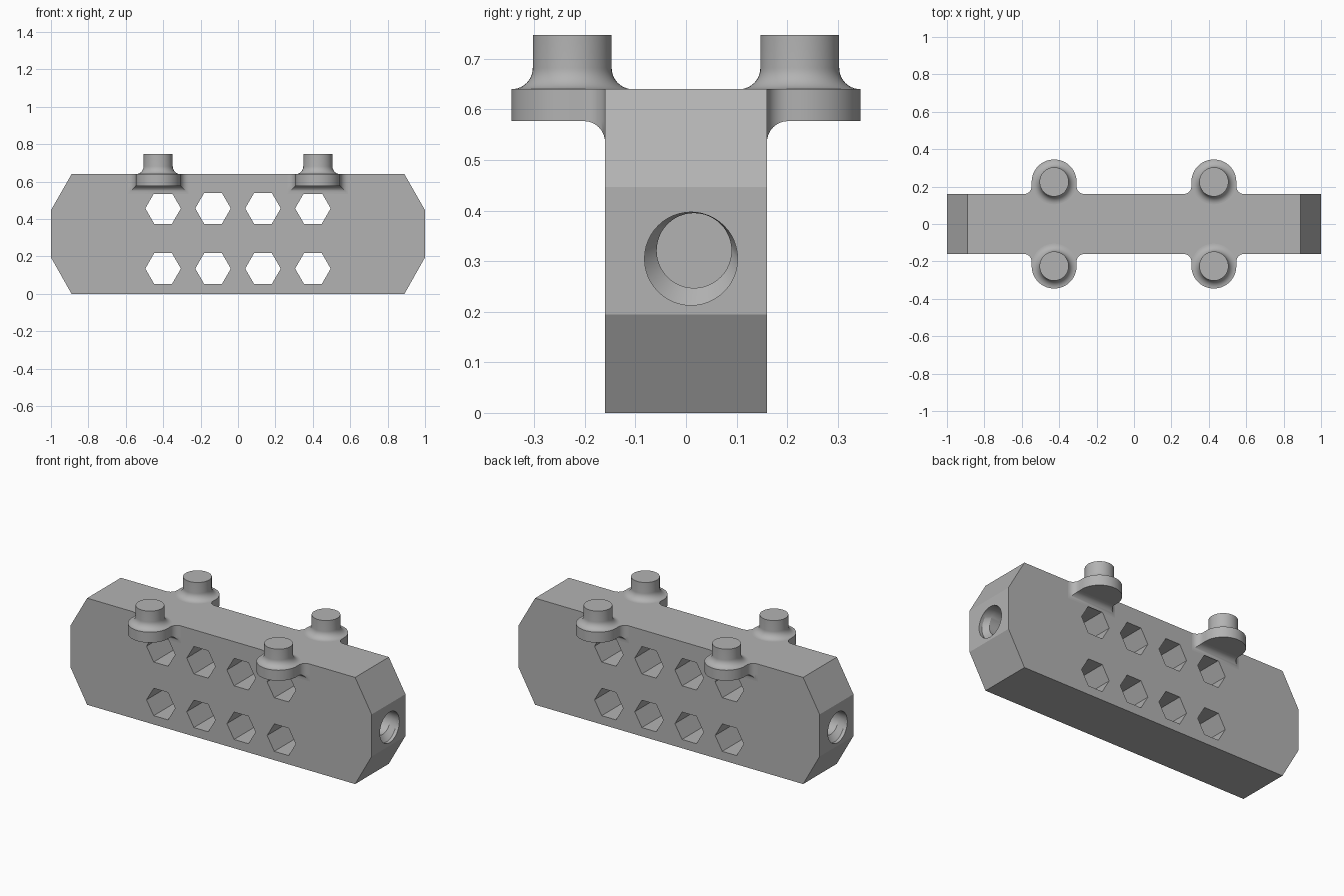
import bpy, bmesh, math
from mathutils import Matrix, Vector

if "Cube" in bpy.data.objects:
    bpy.data.objects.remove(bpy.data.objects["Cube"], do_unlink=True)

GREY = (0.45, 0.45, 0.45, 1)
mat = bpy.data.materials.new("plain grey")
mat.use_nodes = True
mat.diffuse_color = GREY
mat.node_tree.nodes["Principled BSDF"].inputs["Base Color"].default_value = GREY

HALF_Y, TOP, LUG_BOTTOM = 0.16, 0.64, 0.577
PEG_R, LUG_R, FILLET = 0.078, 0.12, 0.042
PEG_X, PEG_Y, PEG_TOP = 0.427, 0.225, 0.747


def add(name, bm, smooth=False):
    bmesh.ops.recalc_face_normals(bm, faces=bm.faces)
    mesh = bpy.data.meshes.new(name)
    bm.to_mesh(mesh)
    bm.free()
    mesh.materials.append(mat)
    ob = bpy.data.objects.new(name, mesh)
    bpy.context.collection.objects.link(ob)
    if smooth:
        bpy.ops.object.select_all(action='DESELECT')
        ob.select_set(True)
        bpy.context.view_layer.objects.active = ob
        bpy.ops.object.shade_smooth_by_angle(angle=math.radians(35))
    return ob


def loft(bm, rings, cap_start=True, cap_end=True):
    """Skin a series of closed rings of points."""
    rows = [[bm.verts.new(p) for p in ring] for ring in rings]
    n = len(rows[0])
    for a, b in zip(rows, rows[1:]):
        for i in range(n):
            j = (i + 1) % n
            bm.faces.new((a[i], a[j], b[j], b[i]))
    if cap_start:
        bm.faces.new(rows[0])
    if cap_end:
        bm.faces.new(rows[-1])


def arc(cx, cy, r, start, end, steps):
    angles = [math.radians(start + (end - start) * i / steps) for i in range(steps + 1)]
    return [(cx + r * math.cos(a), cy + r * math.sin(a)) for a in angles]


def circle(cx, cy, r, n):
    return arc(cx, cy, r, 0, 360, n)[:-1]


# Chamfered body block
right = [(0.89, 0), (1, 0.195), (1, 0.447), (0.89, TOP)]
outline = right + [(-x, z) for x, z in reversed(right)]
bm = bmesh.new()
loft(bm, [[(x, y, z) for x, z in outline] for y in (-HALF_Y, HALF_Y)])
body = add("body", bm)

# Hexagonal holes and stepped end sockets, cut from the body
cut = bmesh.new()
for z in (0.135, 0.457):
    for i in range(4):
        hexagon = circle((i - 1.5) * 0.267, z, 0.095, 6)
        loft(cut, [[(x, y, h) for x, h in hexagon] for y in (-0.3, 0.3)])
for s in (1, -1):
    steps = [(1.05, 0.01, 0.305, 0.092), (0.98, 0.01, 0.305, 0.092),
             (0.95, 0.016, 0.321, 0.074), (0.86, 0.016, 0.321, 0.074)]
    loft(cut, [[(s * x, s * y, z) for y, z in circle(cy, cz, r, 48)]
               for x, cy, cz, r in steps])
cutter = add("hole_cutter", cut)
cutter.hide_render = True
mod = body.modifiers.new("holes", 'BOOLEAN')
mod.operation = 'DIFFERENCE'
mod.solver = 'EXACT'
mod.object = cutter
bpy.context.view_layer.objects.active = body
bpy.ops.object.modifier_apply(modifier=mod.name)
bpy.data.objects.remove(cutter, do_unlink=True)
bpy.ops.object.select_all(action='DESELECT')
body.select_set(True)
bpy.ops.object.shade_smooth_by_angle(angle=math.radians(20))


def lug(name, x, s):
    """Rounded side lug, filleted into the body, on side s of y."""
    corner = arc(LUG_R + FILLET, HALF_Y + FILLET, FILLET, 270, 180, 8)
    plan = corner + arc(0, PEG_Y, LUG_R, 0, 180, 32)
    plan += [(-px, py) for px, py in reversed(corner)]
    bm = bmesh.new()
    loft(bm, [[(x + px, s * py, z) for px, py in plan] for z in (LUG_BOTTOM, TOP)])
    add(name, bm, True)
    # Curved bracket below the lug, flaring towards the body
    under = arc(HALF_Y + FILLET, LUG_BOTTOM - FILLET, FILLET, 90, 180, 8)
    bm = bmesh.new()
    loft(bm, [[(x - w, s * y, LUG_BOTTOM), (x + w, s * y, LUG_BOTTOM),
               (x + w, s * y, z), (x - w, s * y, z)]
              for (w, _), (y, z) in zip(reversed(corner), under)])
    bmesh.ops.remove_doubles(bm, verts=bm.verts, dist=1e-5)
    add(name + "_fillet", bm, True)


def peg(name, x, y):
    """Round peg with a flared foot."""
    profile = arc(PEG_R + FILLET, TOP + FILLET, FILLET, 270, 180, 10)
    profile.append((PEG_R, PEG_TOP))
    bm = bmesh.new()
    loft(bm, [[(px, py, z) for px, py in circle(x, y, r, 48)] for r, z in profile],
         cap_start=False)
    add(name, bm, True)


for side, sx in (("left", 1), ("right", -1)):
    for end, sy in (("front", -1), ("back", 1)):
        lug(f"{end}_{side}_lug", sx * PEG_X, sy)
        peg(f"{end}_{side}_peg", sx * PEG_X, sy * PEG_Y)
